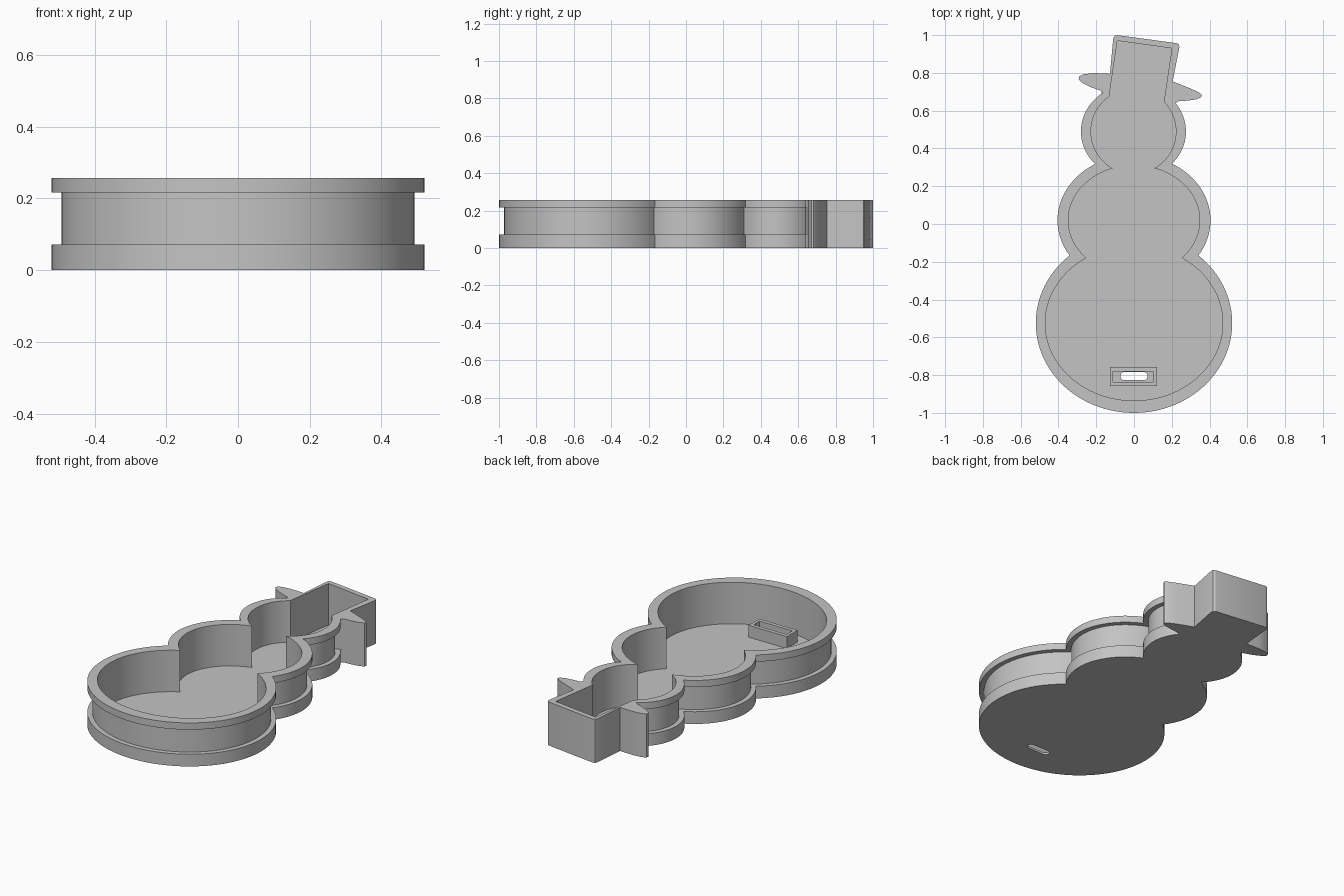
import bpy
from math import asin, cos, sin, sqrt, pi

cube = bpy.data.objects.get("Cube")
if cube:
    bpy.data.objects.remove(cube, do_unlink=True)

grey = bpy.data.materials.new("plain_grey")
grey.use_nodes = True
COLOUR = (0.55, 0.55, 0.55, 1)
grey.diffuse_color = COLOUR
grey.node_tree.nodes["Principled BSDF"].inputs["Base Color"].default_value = COLOUR

HEIGHT, LIP, RIM, FLOOR = 0.257, 0.072, 0.217, 0.012

# Snowball ellipses, bottom to top: centre x, centre y, radius x, radius y
OUTER = [(0, -0.525, 0.52, 0.475), (0, 0.02, 0.405, 0.345), (-0.003, 0.49, 0.278, 0.252)]
INNER = [(0, -0.525, 0.47, 0.41), (0, 0.02, 0.348, 0.29), (-0.003, 0.49, 0.225, 0.224)]
GROOVE = [(cx, cy, rx - 0.028, ry - 0.028) for cx, cy, rx, ry in OUTER]

# Tilted hat with its brim, from the right of the head round to the left
HAT_OUTER = [(0.235, 0.65), (0.28, 0.653), (0.33, 0.66), (0.355, 0.671), (0.36, 0.683),
             (0.345, 0.696), (0.30, 0.717), (0.25, 0.737), (0.205, 0.755),
             (0.24, 0.935), (0.239, 0.948), (0.228, 0.957),
             (-0.09, 1.0), (-0.103, 0.996), (-0.11, 0.983),
             (-0.127, 0.795), (-0.21, 0.799), (-0.265, 0.793), (-0.29, 0.782),
             (-0.293, 0.766), (-0.275, 0.748), (-0.23, 0.725), (-0.172, 0.704)]
HAT_INNER = [(0.16, 0.66), (0.2, 0.93), (-0.088, 0.97), (-0.13, 0.687)]


def half_width(ball, y):
    return ball[2] * sqrt(max(0, 1 - ((y - ball[1]) / ball[3]) ** 2))


def junction(low, high):
    """Height at which two stacked ellipses cross."""
    a, b = max(low[1], high[1] - high[3]), min(high[1], low[1] + low[3])
    for _ in range(40):
        mid = (a + b) / 2
        if half_width(low, mid) > half_width(high, mid):
            a = mid
        else:
            b = mid
    return a


def side(balls, sign, neck):
    """One side of the body from the bottom up to the neck of the hat."""
    cuts = [balls[0][1] - balls[0][3], junction(*balls[:2]), junction(*balls[1:]), neck]
    points = []
    for (cx, cy, rx, ry), y0, y1 in zip(balls, cuts, cuts[1:]):
        a = asin(max(-1, (y0 - cy) / ry))
        b = asin(min(1, (y1 - cy) / ry))
        steps = 40
        points += [(cx + sign * rx * cos(a + (b - a) * i / steps),
                    cy + ry * sin(a + (b - a) * i / steps)) for i in range(steps)]
    points.append((balls[2][0] + sign * half_width(balls[2], neck), neck))
    return points


def outline(balls, hat, right_neck, left_neck):
    return side(balls, 1, right_neck) + hat + side(balls, -1, left_neck)[:0:-1]


def rectangle(x, y, w, d):
    return [(x + sx * w / 2, y + sy * d / 2) for sx, sy in ((-1, -1), (1, -1), (1, 1), (-1, 1))]


def slab(name, loops, z0, z1):
    """Extrude a filled outline, the later loops being holes."""
    curve = bpy.data.curves.new(name, "CURVE")
    curve.dimensions = "2D"
    curve.fill_mode = "BOTH"
    curve.extrude = (z1 - z0) / 2
    for loop in loops:
        spline = curve.splines.new("POLY")
        spline.points.add(len(loop) - 1)
        for point, (x, y) in zip(spline.points, loop):
            point.co = (x, y, 0, 1)
        spline.use_cyclic_u = True
    obj = bpy.data.objects.new(name, curve)
    obj.location.z = (z0 + z1) / 2
    bpy.context.collection.objects.link(obj)
    bpy.ops.object.select_all(action="DESELECT")
    obj.select_set(True)
    bpy.context.view_layer.objects.active = obj
    bpy.ops.object.convert(target="MESH")
    obj = bpy.context.view_layer.objects.active
    obj.data.materials.clear()
    obj.data.materials.append(grey)
    bpy.ops.object.shade_smooth_by_angle()
    return obj


outer = outline(OUTER, HAT_OUTER, 0.64, 0.695)
groove = outline(GROOVE, HAT_OUTER, 0.64, 0.655)
inner = outline(INNER, HAT_INNER, 0.645, 0.675)

# Rounded slot through the floor
SLOT_Y = -0.805
slot = []
for sign in (1, -1):
    for i in range(9):
        t = -pi / 2 + pi * i / 8
        slot.append((sign * (0.05 + 0.022 * cos(t)), SLOT_Y + sign * 0.022 * sin(t)))

# Tray walls, with the groove between lower lip and upper rim
slab("floor", [inner, slot], 0, FLOOR)
slab("lower_lip", [outer, inner], 0, LIP)
slab("grooved_wall", [groove, inner], LIP, RIM)
slab("upper_rim", [outer, inner], RIM, HEIGHT)

# Raised frame round the slot
slab("slot_frame", [rectangle(-0.003, -0.808, 0.25, 0.1), rectangle(-0.003, -0.808, 0.215, 0.055)],
     FLOOR, 0.082)
